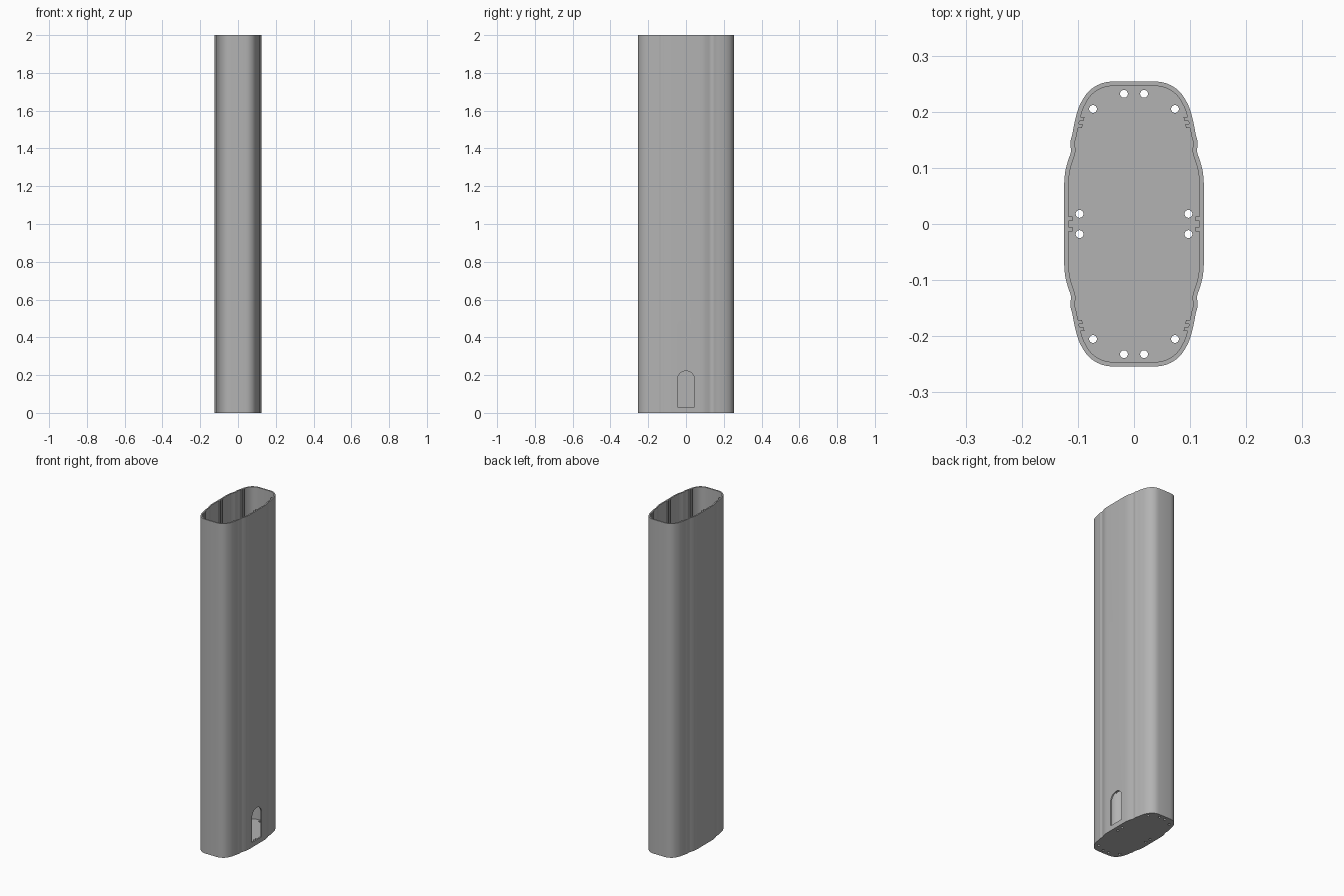
import bpy, bmesh, math
from mathutils import Vector

if "Cube" in bpy.data.objects:
    bpy.data.objects.remove(bpy.data.objects["Cube"])

HEIGHT, FLOOR, WALL = 2.0, 0.012, 0.008

grey = bpy.data.materials.new("grey")
grey.diffuse_color = (0.45, 0.45, 0.45, 1)
grey.use_nodes = True
grey.node_tree.nodes["Principled BSDF"].inputs["Base Color"].default_value = grey.diffuse_color

# Quarter of the outer outline, from the rounded end round to the flat side
KEYS = [Vector(p) for p in [
    (0.02, 0.254), (0.040, 0.254), (0.062, 0.249), (0.082, 0.235), (0.097, 0.211),
    (0.105, 0.185), (0.110, 0.160), (0.1135, 0.145), (0.1125, 0.129),
    (0.1175, 0.113), (0.1225, 0.094), (0.1245, 0.070), (0.1245, 0.045)]]
# Guide rails on the inner wall: upper y, lower y
RAILS = [(0.191, 0.184), (0.178, 0.171), (0.013, 0.005)]
RAIL_DEPTH = 0.007


def smooth_curve(keys, steps=5):
    """Catmull-Rom samples through the inner keys."""
    pts = []
    for a, b, c, d in zip(keys, keys[1:], keys[2:], keys[3:]):
        for i in range(steps):
            t = i / steps
            pts.append(0.5 * (2 * b + (c - a) * t + (2 * a - 5 * b + 4 * c - d) * t * t
                              + (3 * b - a - 3 * c + d) * t ** 3))
    return pts + [keys[-2].copy()]


def inset(pts, dist):
    out = []
    for i, p in enumerate(pts):
        t = (pts[min(i + 1, len(pts) - 1)] - pts[max(i - 1, 0)]).normalized()
        out.append(p + Vector((t.y, -t.x)) * dist)
    return out


def x_at(pts, y):
    for a, b in zip(pts, pts[1:]):
        if a.y >= y >= b.y and a.y > b.y:
            return a.x + (b.x - a.x) * (a.y - y) / (a.y - b.y)
    return pts[-1].x


def add_rails(pts):
    out = [p for p in pts if not any(lo <= p.y <= hi for hi, lo in RAILS)]
    for hi, lo in RAILS:
        xa, xb = x_at(pts, hi), x_at(pts, lo)
        k = next((i for i, p in enumerate(out) if p.y < lo), len(out))
        out[k:k] = [Vector(p) for p in [(xa, hi), (xa - RAIL_DEPTH, hi),
                                        (xb - RAIL_DEPTH, lo), (xb, lo)]]
    return out


def full_loop(q):
    r = q[::-1]
    return ([(p.x, p.y) for p in q] + [(p.x, -p.y) for p in r]
            + [(-p.x, -p.y) for p in q] + [(-p.x, p.y) for p in r])


def walls(bm, loop, z0, z1):
    """Vertical wall around a loop; returns bottom and top vertices."""
    lo = [bm.verts.new((x, y, z0)) for x, y in loop]
    hi = [bm.verts.new((x, y, z1)) for x, y in loop]
    n = len(loop)
    for i in range(n):
        j = (i + 1) % n
        bm.faces.new((lo[i], lo[j], hi[j], hi[i]))
    return lo, hi


def finish(bm, name):
    bmesh.ops.recalc_face_normals(bm, faces=bm.faces[:])
    me = bpy.data.meshes.new(name)
    bm.to_mesh(me)
    bm.free()
    ob = bpy.data.objects.new(name, me)
    bpy.context.collection.objects.link(ob)
    me.materials.append(grey)
    return ob


# Hollow casing, closed at the bottom and open at the top
quarter = smooth_curve(KEYS)
bm = bmesh.new()
out_lo, out_hi = walls(bm, full_loop(quarter), 0, HEIGHT)
in_lo, in_hi = walls(bm, full_loop(add_rails(inset(quarter, WALL))), FLOOR, HEIGHT)
bm.faces.new(out_lo)
bm.faces.new(in_lo)
rim = [bm.edges.get((v[i - 1], v[i])) for v in (out_hi, in_hi) for i in range(len(v))]
bmesh.ops.triangle_fill(bm, edges=rim, use_beauty=True)
casing = finish(bm, "casing")

# Cutter: drain holes in the floor and one arched window in the right side
bm = bmesh.new()
for hx, hy in [(0.018, 0.232), (0.073, 0.205), (0.097, 0.018)]:
    for sx in (-1, 1):
        for sy in (-1, 1):
            ring = [(sx * hx + 0.007 * math.cos(a), sy * hy + 0.007 * math.sin(a))
                    for a in (math.tau * i / 24 for i in range(24))]
            lo, hi = walls(bm, ring, -0.02, FLOOR + 0.008)
            bm.faces.new(lo)
            bm.faces.new(hi)
R, SILL, SPRING = 0.045, 0.03, 0.177
arch = [(-R, SILL), (R, SILL)] + [
    (R * math.cos(math.pi * i / 24), SPRING + R * math.sin(math.pi * i / 24))
    for i in range(25)]
near = [bm.verts.new((0.09, y, z)) for y, z in arch]
far = [bm.verts.new((0.16, y, z)) for y, z in arch]
for i in range(len(arch)):
    bm.faces.new((near[i - 1], near[i], far[i], far[i - 1]))
bm.faces.new(near)
bm.faces.new(far)
cutter = finish(bm, "opening_cutter")
cutter.hide_render = True

mod = casing.modifiers.new("openings", 'BOOLEAN')
mod.operation, mod.solver, mod.object = 'DIFFERENCE', 'EXACT', cutter
bpy.context.view_layer.objects.active = casing
casing.select_set(True)
bpy.ops.object.modifier_apply(modifier=mod.name)
bpy.data.objects.remove(cutter)
bpy.ops.object.shade_smooth_by_angle(angle=math.radians(30))
